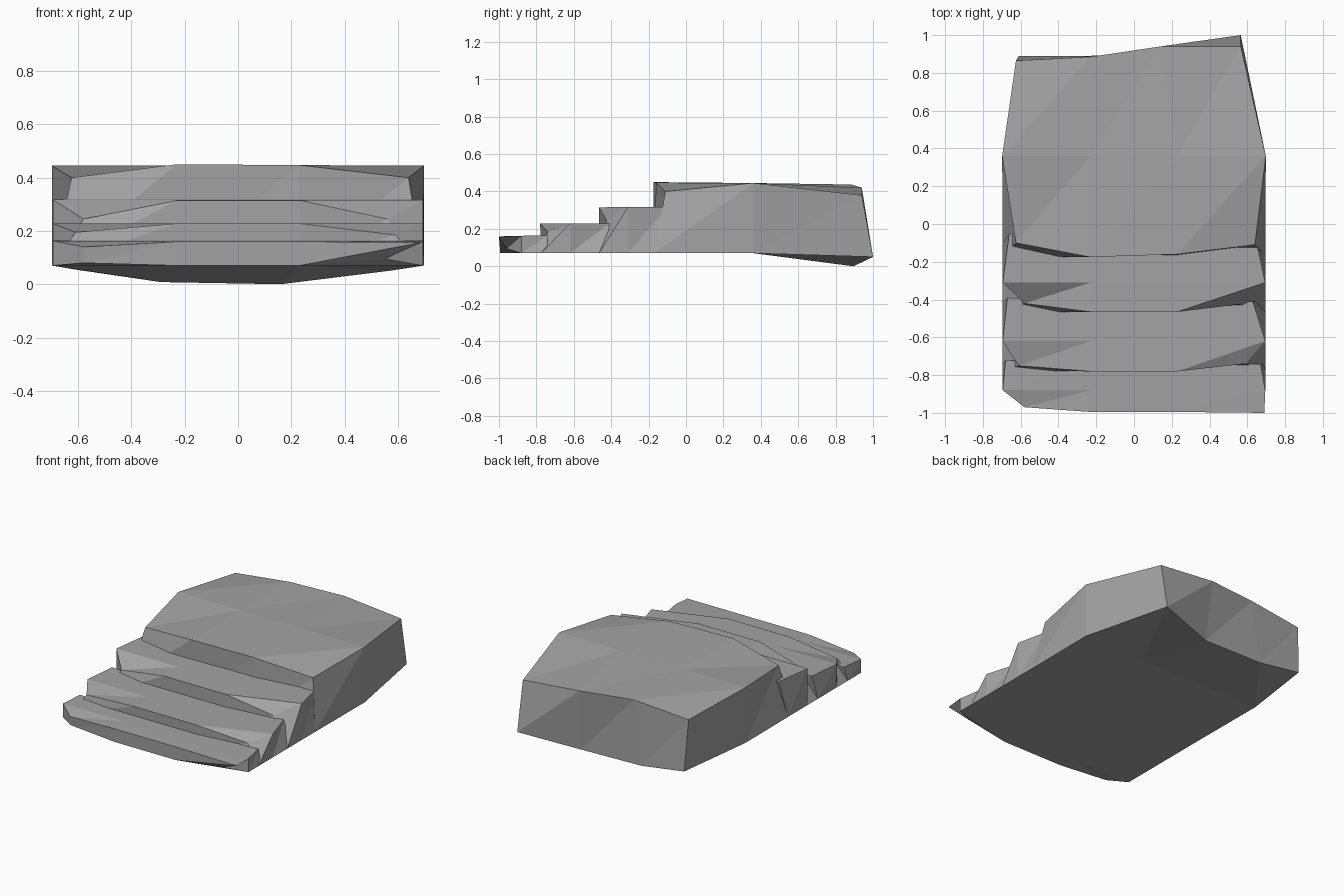
import bpy, bmesh

if "Cube" in bpy.data.objects:
    bpy.data.objects.remove(bpy.data.objects["Cube"])

# dark grey stone
stone = bpy.data.materials.new("stone")
stone.diffuse_color = (0.37, 0.37, 0.37, 1)
stone.use_nodes = True
stone.node_tree.nodes["Principled BSDF"].inputs["Base Color"].default_value = stone.diffuse_color


def tier(name, top, bottom):
    """Closed faceted slab from front-to-back rows of top and bottom points."""
    bm = bmesh.new()
    t = [[bm.verts.new(p) for p in row] for row in top]
    b = [[bm.verts.new(p) for p in row] for row in bottom]
    nr, nc = len(t), len(t[0])
    # top and underside grids, all split on the same diagonal
    for j in range(nr - 1):
        for i in range(nc - 1):
            for g in (t, b):
                a, c, d, e = g[j][i], g[j][i + 1], g[j + 1][i + 1], g[j + 1][i]
                bm.faces.new((a, c, d))
                bm.faces.new((a, d, e))
    # surrounding walls
    loop = [(0, i) for i in range(nc)] + [(j, nc - 1) for j in range(1, nr)]
    loop += [(nr - 1, i) for i in range(nc - 2, -1, -1)] + [(j, 0) for j in range(nr - 2, 0, -1)]
    for (j, i), (k, m) in zip(loop, loop[1:] + loop[:1]):
        bm.faces.new((b[j][i], b[k][m], t[k][m]))
        bm.faces.new((b[j][i], t[k][m], t[j][i]))
    bmesh.ops.recalc_face_normals(bm, faces=bm.faces)
    me = bpy.data.meshes.new(name)
    bm.to_mesh(me)
    bm.free()
    me.materials.append(stone)
    ob = bpy.data.objects.new(name, me)
    bpy.context.collection.objects.link(ob)
    return ob


def row(left, right, y, z):
    """Row whose end points are given and whose two middle points share y, z."""
    return [left, (-0.23, y, z), (0.23, y, z), right]


def flat(y, z=0.07, w=0.695):
    return row((-w, y, z), (w, y, z), y, z)


# bottom step, chipped at the left and undercut at the right
tier("step_lower",
     [row((-0.58, -0.97, 0.14), (0.69, -1.0, 0.157), -0.995, 0.16),
      flat(-0.88, 0.163),
      row((-0.68, -0.72, 0.165), (0.67, -0.74, 0.165), -0.74, 0.165)],
     [row((-0.58, -0.965, 0.08), (0.55, -0.96, 0.095), -0.993, 0.07),
      flat(-0.88), flat(-0.74)])

# second step
tier("step_middle",
     [row((-0.61, -0.75, 0.195), (0.59, -0.74, 0.185), -0.78, 0.228),
      flat(-0.62, 0.228),
      row((-0.67, -0.39, 0.228), (0.63, -0.41, 0.228), -0.42, 0.228)],
     [flat(-0.775), flat(-0.62), flat(-0.42)])

# third step
tier("step_upper",
     [row((-0.58, -0.42, 0.245), (0.56, -0.425, 0.245), -0.465, 0.315),
      flat(-0.31, 0.317),
      row((-0.66, -0.05, 0.318), (0.65, -0.1, 0.318), -0.1, 0.318)],
     [flat(-0.465), flat(-0.31), flat(-0.1)])

# large landing with tapered, sagging back
tier("landing",
     [[(-0.625, -0.10, 0.40), (-0.23, -0.175, 0.45), (0.23, -0.16, 0.447), (0.64, -0.11, 0.40)],
      flat(0.36, 0.445, 0.698),
      [(-0.625, 0.865, 0.40), (-0.23, 0.885, 0.437), (0.14, 0.94, 0.42), (0.565, 0.94, 0.38)]],
     [flat(-0.17), flat(0.36, 0.07, 0.698),
      [(-0.61, 0.89, 0.055), (-0.29, 0.89, 0.008), (0.16, 0.895, 0.0), (0.565, 1.0, 0.05)]])
